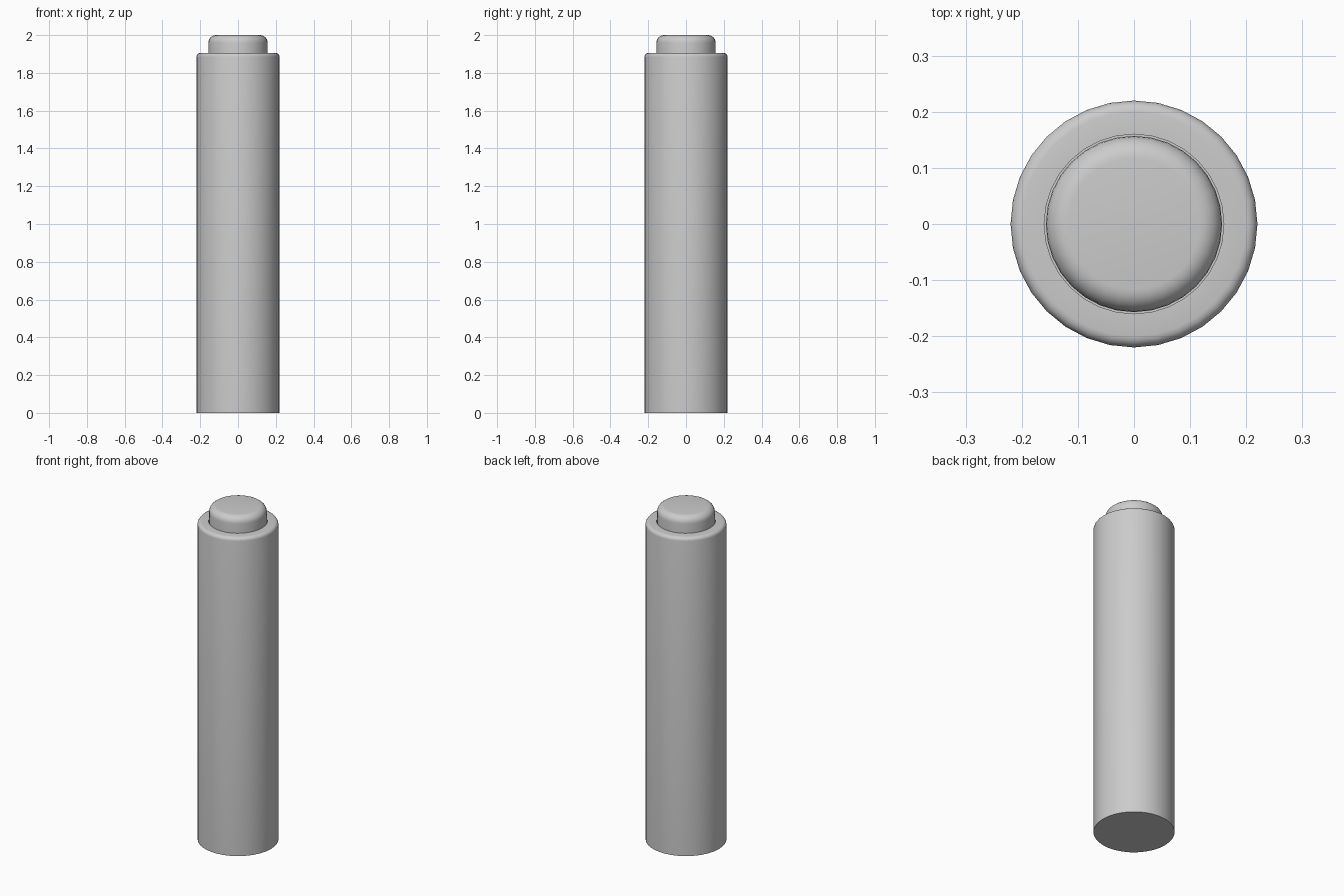
import bpy, bmesh, math

if "Cube" in bpy.data.objects:
    bpy.data.objects.remove(bpy.data.objects["Cube"])


def arc(cx, cz, r, steps=6):
    """Quarter-round from facing outward to facing up."""
    return [(cx + r * math.cos(a), cz + r * math.sin(a))
            for a in (i * math.pi / 2 / steps for i in range(steps + 1))]


def lathe(name, profile, sides):
    """Spin an (r, z) profile that starts and ends on the axis."""
    bm = bmesh.new()
    rings = []
    for r, z in profile:
        if r == 0:
            rings.append([])
            continue
        rings.append([bm.verts.new((r * math.cos(2 * math.pi * i / sides),
                                    r * math.sin(2 * math.pi * i / sides), z))
                      for i in range(sides)])
    rings = [ring for ring in rings if ring]
    for low, high in zip(rings, rings[1:]):
        for i in range(sides):
            j = (i + 1) % sides
            bm.faces.new((low[i], low[j], high[j], high[i]))
    bm.faces.new(rings[0][::-1])
    bm.faces.new(rings[-1])
    mesh = bpy.data.meshes.new(name)
    bm.to_mesh(mesh)
    bm.free()
    obj = bpy.data.objects.new(name, mesh)
    bpy.context.collection.objects.link(obj)
    bpy.ops.object.select_all(action='DESELECT')
    obj.select_set(True)
    bpy.context.view_layer.objects.active = obj
    bpy.ops.object.shade_smooth_by_angle(angle=math.radians(35))
    return obj


# Tall body with a softened top rim and a thin socket around the button
lathe("body", [(0.22, 0)] + arc(0.20, 1.885, 0.02, 4)
      + [(0.16, 1.905), (0.16, 1.88)], 32)

# Rounded push button on top
lathe("button", [(0.157, 1.875)] + arc(0.117, 1.96, 0.04), 32)
